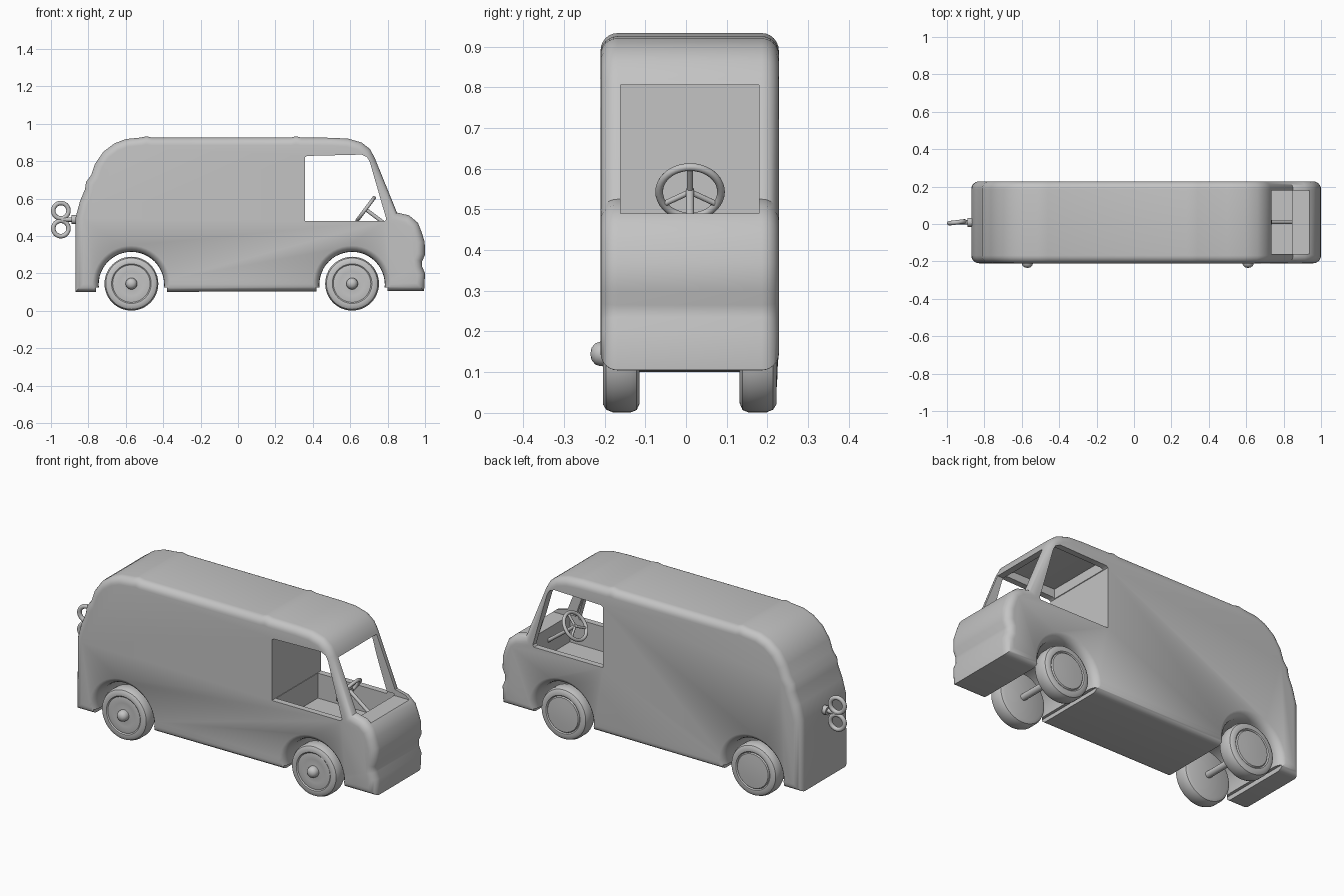
import bpy, bmesh, math
from mathutils import Vector, Matrix

if bpy.data.objects.get("Cube"):
    bpy.data.objects.remove(bpy.data.objects["Cube"])

grey = bpy.data.materials.new("plain grey")
grey.use_nodes = True
GREY = (0.55, 0.55, 0.55, 1)
grey.diffuse_color = GREY
grey.node_tree.nodes["Principled BSDF"].inputs["Base Color"].default_value = GREY
MID = 0.009      # middle of the body in y
AXLE_Z = 0.145
WHEEL_X = (-0.57, 0.61)


def finish(obj, name, angle=35):
    obj.name = name
    obj.data.materials.clear()
    obj.data.materials.append(grey)
    bpy.ops.object.select_all(action='DESELECT')
    obj.select_set(True)
    bpy.context.view_layer.objects.active = obj
    bpy.ops.object.shade_smooth_by_angle(angle=math.radians(angle))
    return obj


def from_bmesh(bm, name):
    bmesh.ops.remove_doubles(bm, verts=bm.verts, dist=0.0001)
    bmesh.ops.recalc_face_normals(bm, faces=bm.faces)
    mesh = bpy.data.meshes.new(name)
    bm.to_mesh(mesh)
    bm.free()
    obj = bpy.data.objects.new(name, mesh)
    bpy.context.collection.objects.link(obj)
    return obj


def loft(rings, name):
    """Skin between matching closed rings and cap both ends."""
    bm = bmesh.new()
    loops = [[bm.verts.new(p) for p in ring] for ring in rings]
    n = len(loops[0])
    for a, b in zip(loops, loops[1:]):
        for i in range(n):
            j = (i + 1) % n
            bm.faces.new((a[i], a[j], b[j], b[i]))
    bm.faces.new(loops[0])
    bm.faces.new(loops[-1])
    return from_bmesh(bm, name)


def prism(points, y0, y1, name):
    return loft([[(x, y, z) for x, z in points] for y in (y0, y1)], name)


def lathe(points, x, z, name, steps=48):
    """Turn (radius, y) points about an axis along y."""
    rings = []
    for k in range(steps):
        a = 2 * math.pi * k / steps
        rings.append([(x + r * math.cos(a), y, z + r * math.sin(a)) for r, y in points])
    bm = bmesh.new()
    loops = [[bm.verts.new(p) for p in ring] for ring in rings]
    for k in range(steps):
        a, b = loops[k], loops[(k + 1) % steps]
        for i in range(len(points) - 1):
            bm.faces.new((a[i], a[i + 1], b[i + 1], b[i]))
    return from_bmesh(bm, name)


def rod(p, q, radius, name):
    p, q = Vector(p), Vector(q)
    bpy.ops.mesh.primitive_cylinder_add(vertices=20, radius=radius, depth=(q - p).length,
                                        location=(p + q) / 2)
    obj = bpy.context.object
    obj.rotation_euler = (q - p).to_track_quat('Z', 'Y').to_euler()
    return finish(obj, name)


def torus(loc, rot, major, minor, name):
    bpy.ops.mesh.primitive_torus_add(major_segments=40, minor_segments=12, major_radius=major,
                                     minor_radius=minor, location=loc, rotation=rot)
    return finish(bpy.context.object, name)


def inset(points, d):
    """Move a counter-clockwise outline inwards by d."""
    out = []
    for i, p in enumerate(points):
        p = Vector(p)
        a = (p - Vector(points[i - 1])).normalized()
        b = (Vector(points[(i + 1) % len(points)]) - p).normalized()
        na, nb = Vector((-a.y, a.x)), Vector((-b.y, b.x))
        m = (na + nb).normalized()
        out.append(p + m * d / max(m.dot(na), 0.6))
    return out


# Body: side outline with rounded shoulders
outline = [(-0.87, 0.1), (0.995, 0.105), (1.0, 0.2), (0.985, 0.235), (0.985, 0.265),
           (1.0, 0.3), (0.998, 0.37), (0.98, 0.425), (0.962, 0.47), (0.915, 0.51),
           (0.85, 0.525), (0.73, 0.82), (0.705, 0.865), (0.66, 0.9), (0.59, 0.92),
           (0.5, 0.925), (0.34, 0.926), (0.31, 0.933), (0.28, 0.926),
           (-0.46, 0.926), (-0.49, 0.933), (-0.52, 0.926), (-0.6, 0.918),
           (-0.66, 0.895), (-0.72, 0.85), (-0.765, 0.785), (-0.785, 0.725),
           (-0.812, 0.69), (-0.818, 0.65), (-0.845, 0.585), (-0.868, 0.5)]
HALF, ROUND = 0.219, 0.042
rings = []
for side in (-1, 1):
    part = []
    for k in range(7):
        t = math.pi / 2 * k / 6
        y = MID + side * (HALF - ROUND * (1 - math.cos(t)))
        part.append([(p.x, y, p.y) for p in inset(outline, ROUND * (1 - math.sin(t)))])
    rings += part if side < 0 else part[::-1]
body = loft(rings, "van_body")

# Cutters: cab space, side windows, windscreen, wheel arches
cutters = [
    prism([(0.36, 0.34), (0.845, 0.34), (0.845, 0.5), (0.8, 0.5), (0.69, 0.82),
           (0.62, 0.875), (0.36, 0.875)], MID - 0.185, MID + 0.185, "cab_cutter"),
    prism([(0.357, 0.48), (0.785, 0.48), (0.793, 0.49), (0.705, 0.795), (0.69, 0.822),
           (0.66, 0.835), (0.37, 0.828), (0.357, 0.82)], -0.4, 0.4, "side_window_cutter"),
    prism([(0.6, 0.49), (1.1, 0.49), (1.1, 0.805), (0.6, 0.805)],
          MID - 0.17, MID + 0.17, "windscreen_cutter")]
flare = [(0, 0.3), (0.212, 0.3), (0.212, 0.221), (0.196, 0.212), (0.184, 0.2),
         (0.177, 0.183), (0.175, 0.16)]
arch = [(r, MID + y) for r, y in flare] + [(r, MID - y) for r, y in flare[::-1]]
for x in WHEEL_X:
    cutters.append(lathe(arch, x, 0.14, "arch_cutter"))
    cutters.append(prism([(x - 0.19, 0.05), (x + 0.19, 0.05), (x + 0.19, 0.125),
                          (x - 0.19, 0.125)], -0.4, 0.4, "notch_cutter"))
bpy.context.view_layer.objects.active = body
for cutter in cutters:
    mod = body.modifiers.new("cut", 'BOOLEAN')
    mod.operation, mod.solver, mod.object = 'DIFFERENCE', 'EXACT', cutter
    bpy.ops.object.modifier_apply(modifier=mod.name)
    bpy.data.objects.remove(cutter)
finish(body, "van_body", 40)

# Wheels: hubs show on one side, plain discs on the other
tyre = [(0.1, 0.207), (0.106, 0.212), (0.124, 0.213), (0.137, 0.205), (0.144, 0.188),
        (0.144, 0.145), (0.138, 0.13), (0.122, 0.123), (0, 0.123)]
hub = [(0, 0.244), (0.015, 0.241), (0.026, 0.232), (0.03, 0.22), (0.031, 0.207),
       (0.065, 0.204), (0.095, 0.209)]
disc = [(0, 0.217), (0.05, 0.216), (0.095, 0.213)]
for x, end in zip(WHEEL_X, ("rear", "front")):
    for side, face, label in ((-1, hub, "hub"), (1, disc, "plain")):
        wheel = lathe([(r, MID + side * y) for r, y in face + tyre], x, AXLE_Z, "wheel")
        finish(wheel, f"{end}_{label}_wheel")
    rod((x, MID - 0.15, AXLE_Z), (x, MID + 0.15, AXLE_Z), 0.018, f"{end}_axle")

# Steering wheel and column
centre = Vector((0.682, 0.01, 0.543))
tilt = math.atan2(0.8, -0.6)
torus(centre, (0, tilt, 0), 0.076, 0.0095, "steering_rim")
turn = Matrix.Rotation(tilt, 3, 'Y')
for k in range(3):
    a = 2 * math.pi * k / 3 + math.pi
    tip = centre + turn @ Vector((math.cos(a), math.sin(a), 0)) * 0.074
    rod(centre, tip, 0.007, f"steering_spoke_{k + 1}")
rod(centre - turn @ Vector((0, 0, 0.008)), centre + turn @ Vector((0, 0, 0.21)), 0.01,
    "steering_column")

# Wind-up key on the back
for z, label in ((0.535, "upper"), (0.44, "lower")):
    torus((-0.947, MID, z), (math.pi / 2, 0, 0.12), 0.041, 0.012, f"{label}_key_loop")
rod((-0.945, MID, 0.488), (-0.86, MID, 0.488), 0.012, "key_stem")
rod((-0.89, MID, 0.488), (-0.862, MID, 0.488), 0.024, "key_collar")
